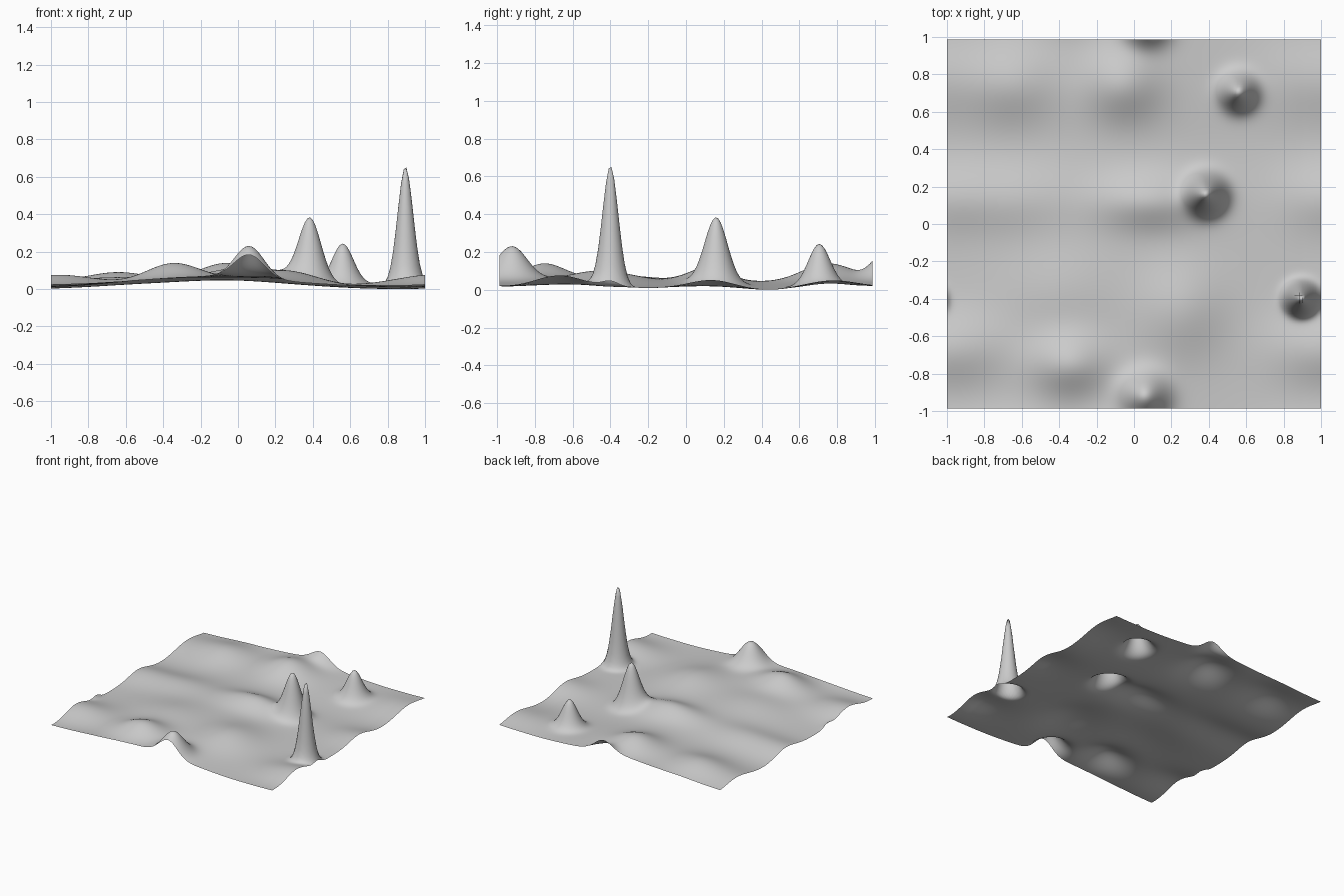
import bpy
import bmesh
import math

if "Cube" in bpy.data.objects:
    bpy.data.objects.remove(bpy.data.objects["Cube"], do_unlink=True)

HALF_X, HALF_Y = 1.0, 0.987
PERIOD = 2.0
STEPS = 140

# Steep peaks: x, y, height, spread in x, spread in y
PEAKS = [
    (0.895, -0.4, 0.645, 0.042, 0.042),
    (0.385, 0.16, 0.335, 0.06, 0.06),
    (0.56, 0.705, 0.22, 0.058, 0.058),
    (0.06, -0.92, 0.175, 0.08, 0.08),
]

# Soft rolling hills and ridges
HILLS = [
    (-0.35, -0.75, 0.09, 0.14, 0.11),
    (-0.06, 0.75, 0.085, 0.14, 0.13),
    (0.08, 0.12, 0.07, 0.2, 0.1),
    (0.26, -0.45, 0.06, 0.16, 0.17),
    (-0.65, 0.75, 0.06, 0.16, 0.14),
    (-0.65, 0.13, 0.035, 0.2, 0.12),
    (-0.98, -0.67, 0.065, 0.2, 0.13),
    (1.0, 0.14, 0.035, 0.16, 0.12),
    (0.95, 0.78, 0.035, 0.2, 0.14),
    (-0.4, -0.35, 0.03, 0.2, 0.16),
]


def wrap(d):
    """Shortest distance on a tiling ground."""
    return (d + PERIOD / 2) % PERIOD - PERIOD / 2


def bump(x, y, cx, cy, height, sx, sy):
    dx, dy = wrap(x - cx) / sx, wrap(y - cy) / sy
    return height * math.exp(-(dx * dx + dy * dy) / 2)


def ground_height(x, y):
    swell = 0.05 * math.exp(-(wrap(x + 0.1) / 0.42) ** 2 / 2)
    valley = 0.012 * math.exp(-(wrap(y - 0.42) / 0.15) ** 2 / 2)
    return 0.022 + swell - valley + sum(bump(x, y, *b) for b in PEAKS + HILLS)


# Flat grey material
grey = bpy.data.materials.new("stone_grey")
grey.use_nodes = True
colour = (0.6, 0.6, 0.6, 1.0)
grey.diffuse_color = colour
grey.node_tree.nodes["Principled BSDF"].inputs["Base Color"].default_value = colour

# Ground sheet raised by the height function
bm = bmesh.new()
bmesh.ops.create_grid(bm, x_segments=STEPS, y_segments=STEPS, size=1.0)
for v in bm.verts:
    v.co.x *= HALF_X
    v.co.y *= HALF_Y
    v.co.z = ground_height(v.co.x, v.co.y)
lowest = min(v.co.z for v in bm.verts)
for v in bm.verts:
    v.co.z -= lowest
for f in bm.faces:
    f.smooth = True

mesh = bpy.data.meshes.new("terrain")
bm.to_mesh(mesh)
bm.free()
mesh.materials.append(grey)
terrain = bpy.data.objects.new("terrain", mesh)
bpy.context.collection.objects.link(terrain)
